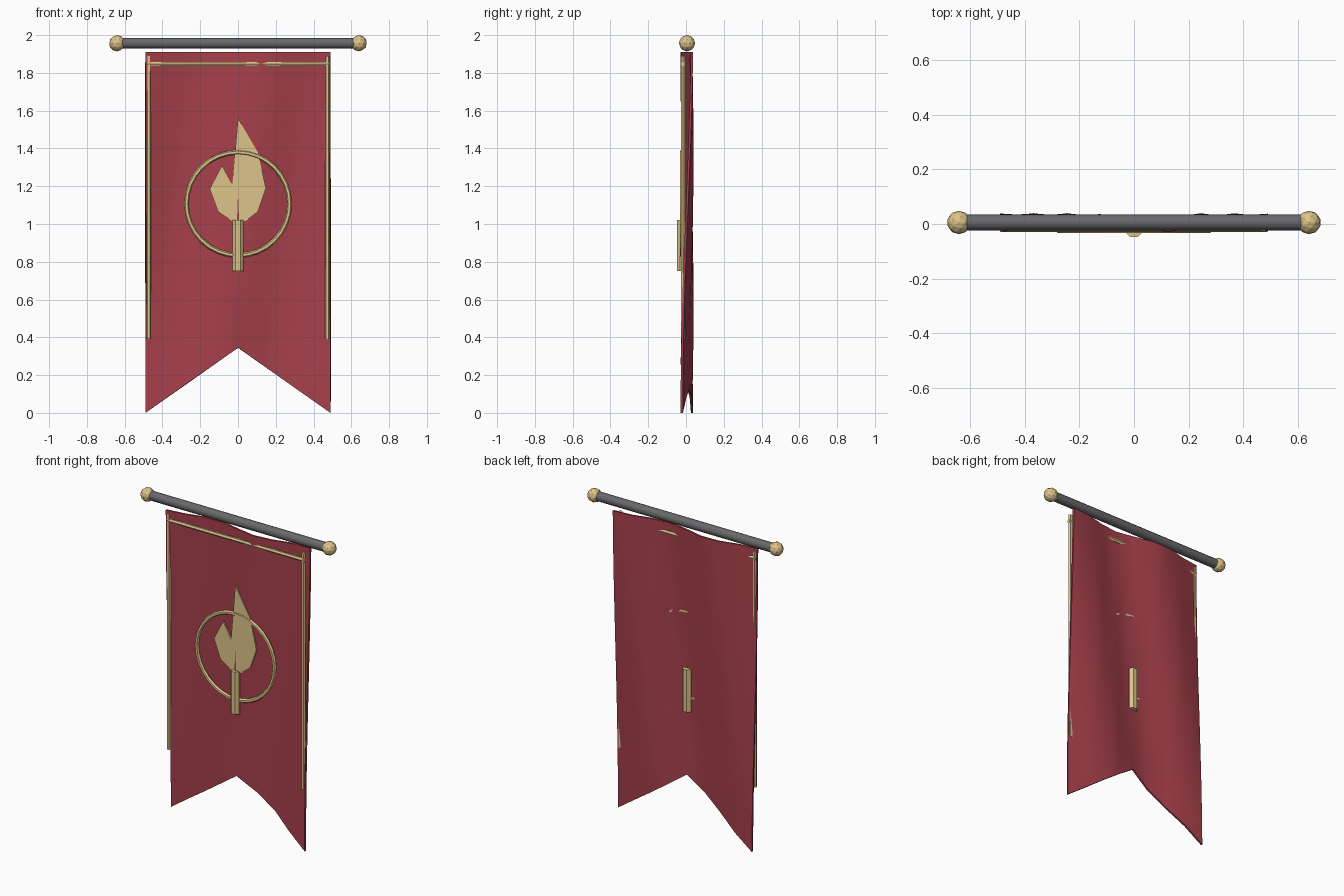
import bpy, bmesh, math

if "Cube" in bpy.data.objects:
    bpy.data.objects.remove(bpy.data.objects["Cube"])

Y0 = 0.0055          # shift that centres the depth
HALF_W, TOP = 0.49, 1.91


def material(name, rgb):
    m = bpy.data.materials.new(name)
    m.diffuse_color = (*rgb, 1)
    m.use_nodes = True
    m.node_tree.nodes["Principled BSDF"].inputs["Base Color"].default_value = m.diffuse_color
    return m


RED = material("red_cloth", (0.38, 0.05, 0.07))
GOLD = material("gold", (0.72, 0.55, 0.25))
IRON = material("iron", (0.14, 0.14, 0.15))


def finish(name, mat, smooth=None):
    ob = bpy.context.object
    ob.name = name
    ob.data.materials.append(mat)
    if smooth:
        bpy.ops.object.shade_smooth_by_angle(angle=math.radians(smooth))
    return ob


def bar(name, loc, radius, length, mat, axis="Z", sides=6, smooth=None):
    rot = (0, math.pi / 2, 0) if axis == "X" else (0, 0, math.pi / sides)
    bpy.ops.mesh.primitive_cylinder_add(vertices=sides, radius=radius, depth=length,
                                        location=(loc[0], loc[1] + Y0, loc[2]), rotation=rot)
    return finish(name, mat, smooth)


def mesh_object(name, bm):
    bmesh.ops.recalc_face_normals(bm, faces=bm.faces)
    me = bpy.data.meshes.new(name)
    bm.to_mesh(me)
    bm.free()
    ob = bpy.data.objects.new(name, me)
    bpy.context.collection.objects.link(ob)
    bpy.context.view_layer.objects.active = ob
    ob.select_set(True)
    return ob


# Rod and its ball ends
bar("rod", (0, 0, 1.957), 0.029, 1.28, IRON, "X", 12, 40)
for side, label in ((-1, "left"), (1, "right")):
    bpy.ops.mesh.primitive_ico_sphere_add(subdivisions=2, radius=0.043,
                                          location=(side * 0.64, Y0, 1.957))
    finish("finial_" + label, GOLD)

# Waving cloth with a swallowtail bottom
COLS, ROWS = 8, 14
bm = bmesh.new()
grid = []
for j in range(ROWS + 1):
    row = []
    for i in range(COLS + 1):
        x = -HALF_W + 2 * HALF_W * i / COLS
        low = 0.345 * (1 - abs(x) / HALF_W)
        z = TOP + (low - TOP) * j / ROWS
        y = -0.028 * math.cos(10 * (x + 0.146) - 1.5 * z)
        row.append(bm.verts.new((x, y + Y0, z)))
    grid.append(row)
for j in range(ROWS):
    for i in range(COLS):
        bm.faces.new((grid[j][i], grid[j + 1][i], grid[j + 1][i + 1], grid[j][i + 1]))
bpy.ops.object.select_all(action="DESELECT")
cloth = mesh_object("cloth", bm)
solid = cloth.modifiers.new("thickness", "SOLIDIFY")
solid.thickness = 0.012
solid.offset = 0
bpy.ops.object.modifier_apply(modifier="thickness")
finish("cloth", RED, 40)

# Gold trim along the top and both sides
bar("top_trim", (0, -0.022, 1.847), 0.0125, 0.97, GOLD, "X")
for side, label in ((-1, "left"), (1, "right")):
    bar("side_trim_" + label, (side * 0.473, -0.022, 1.14), 0.0125, 1.5, GOLD)

# Emblem ring
bpy.ops.mesh.primitive_torus_add(major_segments=32, minor_segments=6, major_radius=0.273,
                                 minor_radius=0.013, location=(0, -0.027 + Y0, 1.107),
                                 rotation=(math.pi / 2, 0, 0))
finish("emblem_ring", GOLD)

# Torch handle
bar("torch_handle", (0, -0.024, 0.885), 0.032, 0.27, GOLD, sides=8)

# Flat flame
outline = [(0, 1.56), (-0.03, 1.21), (-0.085, 1.31), (-0.15, 1.185), (-0.105, 1.065),
           (-0.03, 1.015), (0.04, 1.015), (0.105, 1.065), (0.148, 1.19), (0.105, 1.38)]
bm = bmesh.new()
face = bm.faces.new([bm.verts.new((x, -0.033 + Y0, z)) for x, z in outline])
ext = bmesh.ops.extrude_face_region(bm, geom=[face], use_keep_orig=True)
bmesh.ops.translate(bm, vec=(0, 0.01, 0),
                    verts=[v for v in ext["geom"] if isinstance(v, bmesh.types.BMVert)])
bpy.ops.object.select_all(action="DESELECT")
mesh_object("flame", bm)
finish("flame", GOLD)
